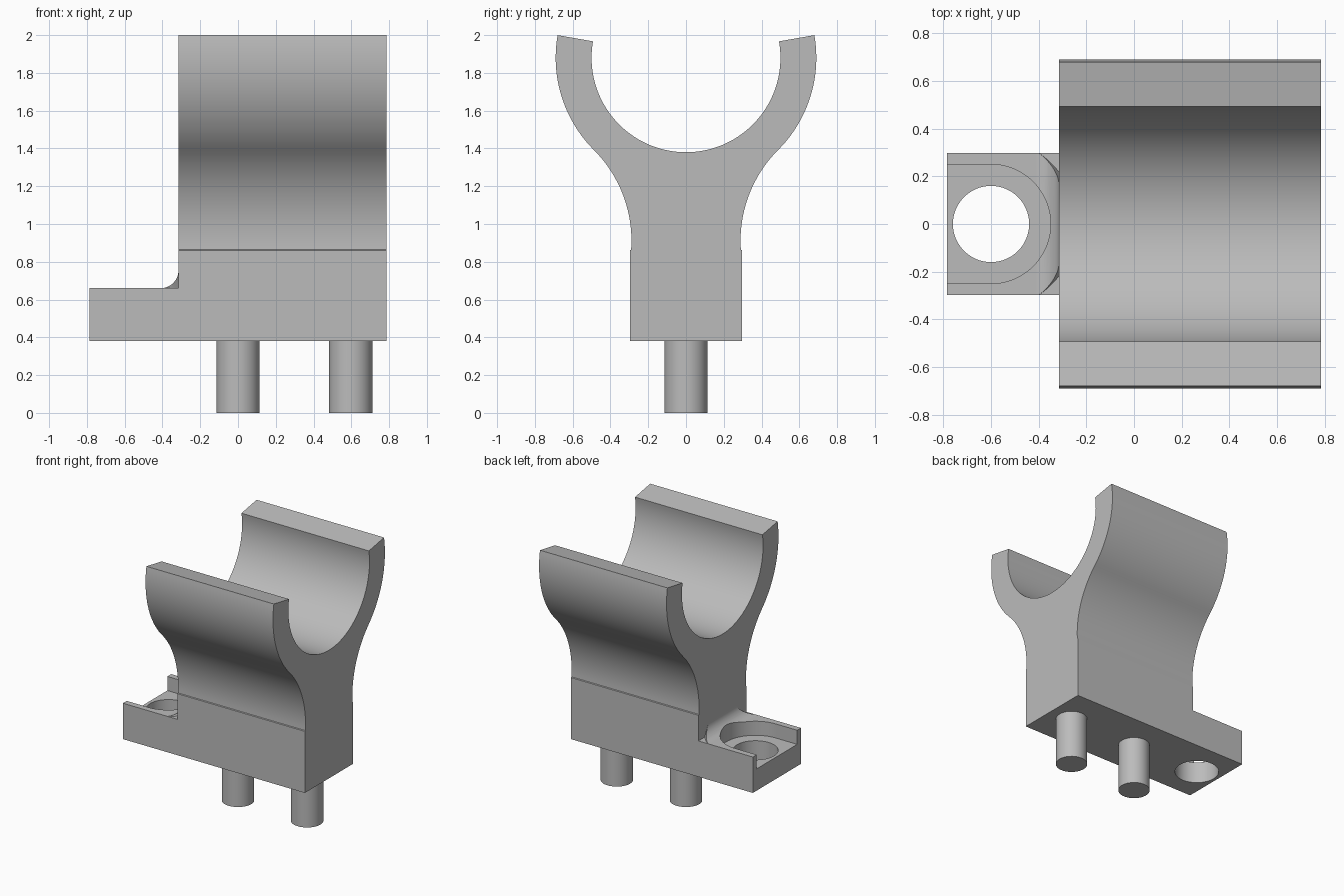
import bpy, bmesh, math
from mathutils import Vector

cube = bpy.data.objects.get("Cube")
if cube:
    bpy.data.objects.remove(cube, do_unlink=True)

grey = bpy.data.materials.new("plain grey")
grey.use_nodes = True
COLOUR = (0.5, 0.5, 0.5, 1)
grey.diffuse_color = COLOUR
grey.node_tree.nodes["Principled BSDF"].inputs["Base Color"].default_value = COLOUR


def arc(cx, cy, r, start, end, steps):
    angles = [math.radians(start + (end - start) * i / steps) for i in range(steps + 1)]
    return [(cx + r * math.cos(a), cy + r * math.sin(a)) for a in angles]


def prism(name, profile, axis, low, high, top_scale=1, centre=(0, 0)):
    """Extrude a 2D profile along x (y, z), y (x, z) or z (x, y)."""
    place = {"x": lambda u, v, w: (w, u, v),
             "y": lambda u, v, w: (u, w, v),
             "z": lambda u, v, w: (u, v, w)}[axis]
    bm = bmesh.new()
    ends = []
    for level, s in ((low, 1), (high, top_scale)):
        ends.append([bm.verts.new(place(centre[0] + (u - centre[0]) * s,
                                        centre[1] + (v - centre[1]) * s, level))
                     for u, v in profile])
    bm.faces.new(ends[0])
    bm.faces.new(ends[1])
    n = len(profile)
    for i in range(n):
        j = (i + 1) % n
        bm.faces.new((ends[0][i], ends[0][j], ends[1][j], ends[1][i]))
    bmesh.ops.recalc_face_normals(bm, faces=bm.faces)
    mesh = bpy.data.meshes.new(name)
    bm.to_mesh(mesh)
    bm.free()
    mesh.materials.append(grey)
    obj = bpy.data.objects.new(name, mesh)
    bpy.context.collection.objects.link(obj)
    return obj


def boolean(obj, cutter, operation):
    mod = obj.modifiers.new(operation.lower(), "BOOLEAN")
    mod.object, mod.operation, mod.solver = cutter, operation, "EXACT"


def finish(obj):
    # Bake the modifiers, then smooth the curved sides
    bpy.ops.object.select_all(action="DESELECT")
    obj.select_set(True)
    bpy.context.view_layer.objects.active = obj
    for mod in list(obj.modifiers):
        bpy.ops.object.modifier_apply(modifier=mod.name)
    bpy.ops.object.shade_smooth_by_angle(angle=math.radians(25))


BOTTOM, LEDGE, HALF, FACE, END = 0.38, 0.66, 0.297, -0.315, 0.785
HOLE = (-0.6, 0)

# Cradle: open ring flowing through concave flanks into a straight block
ring_z, outer, flank = 1.88, 0.69, 0.68
flank_y = (outer + flank) * math.sqrt(0.5)
side = [(HALF, BOTTOM), (HALF, 0.86)]
side += arc(flank_y, ring_z - flank_y, flank, 184, 135, 20)
side += arc(0, ring_z, outer, -45, 10, 24)[1:]
profile = side + arc(0, ring_z, 0.5, 10, -190, 72) + [(-y, z) for y, z in reversed(side)]
cradle = prism("cradle", profile, "x", FACE, END)

# Mounting ledge with an open-ended pocket and a bolt hole
ledge = prism("mounting_ledge", [(-END, -HALF), (FACE, -HALF), (FACE, HALF), (-END, HALF)],
              "z", BOTTOM, LEDGE)
pocket = prism("pocket_cutter", [(-1, -0.25)] + arc(*HOLE, 0.25, -90, 90, 40) + [(-1, 0.25)],
               "z", 0.55, 1)
bolt_hole = prism("hole_cutter", arc(*HOLE, 0.16, 0, 354, 59), "z", 0.2, 0.8)

# Fillet where the ledge meets the cradle, rounded off at both corners
fillet_profile = [(FACE, LEDGE)] + arc(-0.41, 0.755, 0.095, -90, 0, 12)
fillet = prism("corner_fillet", fillet_profile, "y", -HALF, HALF)
rounding = prism("rounding_cutter", arc(*HOLE, 0.365, 0, 354, 59), "z", 0.64, 0.77, 0.9, HOLE)

boolean(ledge, pocket, "DIFFERENCE")
boolean(ledge, bolt_hole, "DIFFERENCE")
boolean(fillet, rounding, "INTERSECT")
boolean(fillet, pocket, "DIFFERENCE")

# Locating pegs underneath
pegs = [prism(name, arc(x, 0, 0.115, 0, 352.5, 47), "z", 0, BOTTOM)
        for name, x in (("middle_peg", 0), ("end_peg", 0.597))]

for part in [cradle, ledge, fillet] + pegs:
    finish(part)
for cutter in (pocket, bolt_hole, rounding):
    bpy.data.objects.remove(cutter, do_unlink=True)
